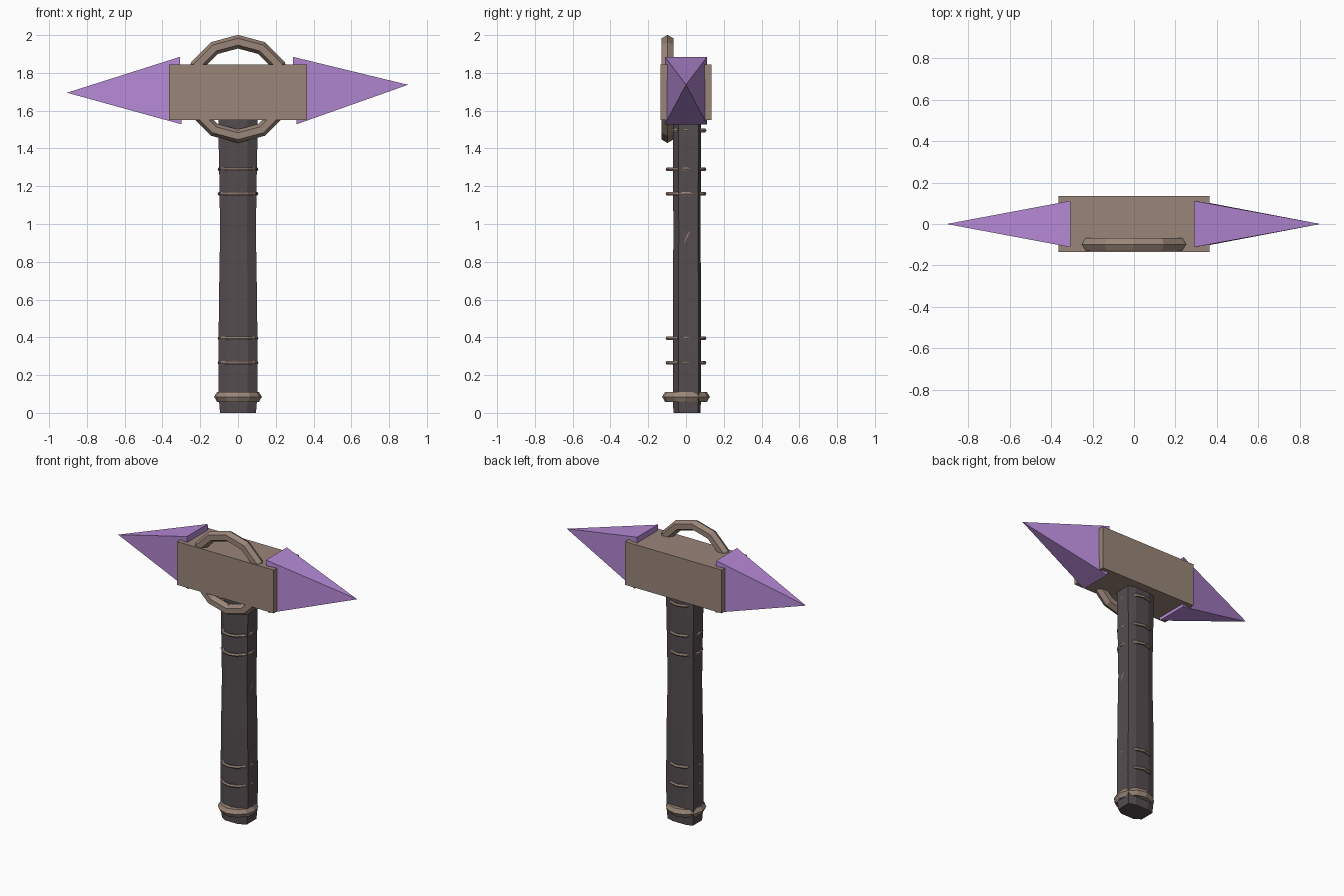
import bpy
import math

if "Cube" in bpy.data.objects:
    bpy.data.objects.remove(bpy.data.objects["Cube"])


def material(name, rgb):
    m = bpy.data.materials.new(name)
    m.diffuse_color = (*rgb, 1)
    m.use_nodes = True
    m.node_tree.nodes["Principled BSDF"].inputs["Base Color"].default_value = m.diffuse_color
    return m


BROWN = material("brown metal", (0.32, 0.235, 0.19))
PURPLE = material("purple crystal", (0.46, 0.25, 0.66))
DARK = material("dark wood", (0.092, 0.074, 0.08))


def mesh(name, verts, faces, mat):
    me = bpy.data.meshes.new(name)
    me.from_pydata(verts, [], faces)
    me.materials.append(mat)
    ob = bpy.data.objects.new(name, me)
    bpy.context.collection.objects.link(ob)
    return ob


def torus(name, loc, major, minor, segs, sides, rot=(0, 0, 0)):
    bpy.ops.mesh.primitive_torus_add(location=loc, rotation=rot, major_radius=major,
                                     minor_radius=minor, major_segments=segs,
                                     minor_segments=sides)
    ob = bpy.context.object
    ob.name = name
    ob.data.materials.append(BROWN)
    return ob


# Handle: flattened octagon lofted through slightly uneven levels
section = [(-.055, -.07), (.05, -.07), (.1, -.04), (.1, .066),
           (.05, .08), (-.05, .08), (-.1, .066), (-.1, -.04)]
levels = [(0, .95), (.08, 1.02), (.3, 1.04), (.65, 1.0), (.95, .95),
          (1.2, .98), (1.45, 1.03), (1.6, 1.03)]
n = len(section)
verts = [(x * s, y * min(s, 1.0), z) for z, s in levels for x, y in section]
faces = [(r * n + i, r * n + (i + 1) % n, (r + 1) * n + (i + 1) % n, (r + 1) * n + i)
         for r in range(len(levels) - 1) for i in range(n)]
faces += [tuple(reversed(range(n))), tuple(range((len(levels) - 1) * n, len(levels) * n))]
mesh("handle", verts, faces, DARK)

# Thin binding rings and the pommel collar
for i, z in enumerate((.265, .395, 1.16, 1.29, 1.495)):
    torus(f"binding_ring_{i + 1}", (0, 0, z), .097, .011, 12, 6)
torus("pommel_collar", (0, 0, .085), .095, .031, 12, 6)

# Head block
bpy.ops.mesh.primitive_cube_add(size=1, location=(0, 0, 1.697))
head = bpy.context.object
head.name = "head_block"
head.scale = (.73, .272, .295)
head.data.materials.append(BROWN)

# Upright ring sunk in the front of the head
torus("head_ring", (0, -.098, 1.715), .25, .036, 12, 6, (math.pi / 2, 0, 0))


# Pyramid spikes
def spike(name, side, top_x, bottom_x, tip_x, tip_z):
    v = [(side * top_x, -.112, 1.885), (side * top_x, .112, 1.885),
         (side * bottom_x, .112, 1.528), (side * bottom_x, -.112, 1.528),
         (side * tip_x, 0, tip_z)]
    f = [(0, 1, 2, 3), (1, 0, 4), (2, 1, 4), (3, 2, 4), (0, 3, 4)]
    if side > 0:
        f = [tuple(reversed(q)) for q in f]
    f = [tuple(reversed(q)) for q in f]
    mesh(name, v, f, PURPLE)


spike("left_spike", -1, .307, .3, .905, 1.695)
spike("right_spike", 1, .29, .31, .9, 1.737)

# Small scratch on the right side of the handle
mesh("handle_scratch", [(.099, -.012, .89), (.099, .008, .93), (.099, .024, .965), (.099, .002, .94)],
     [(0, 1, 2, 3)], BROWN)
